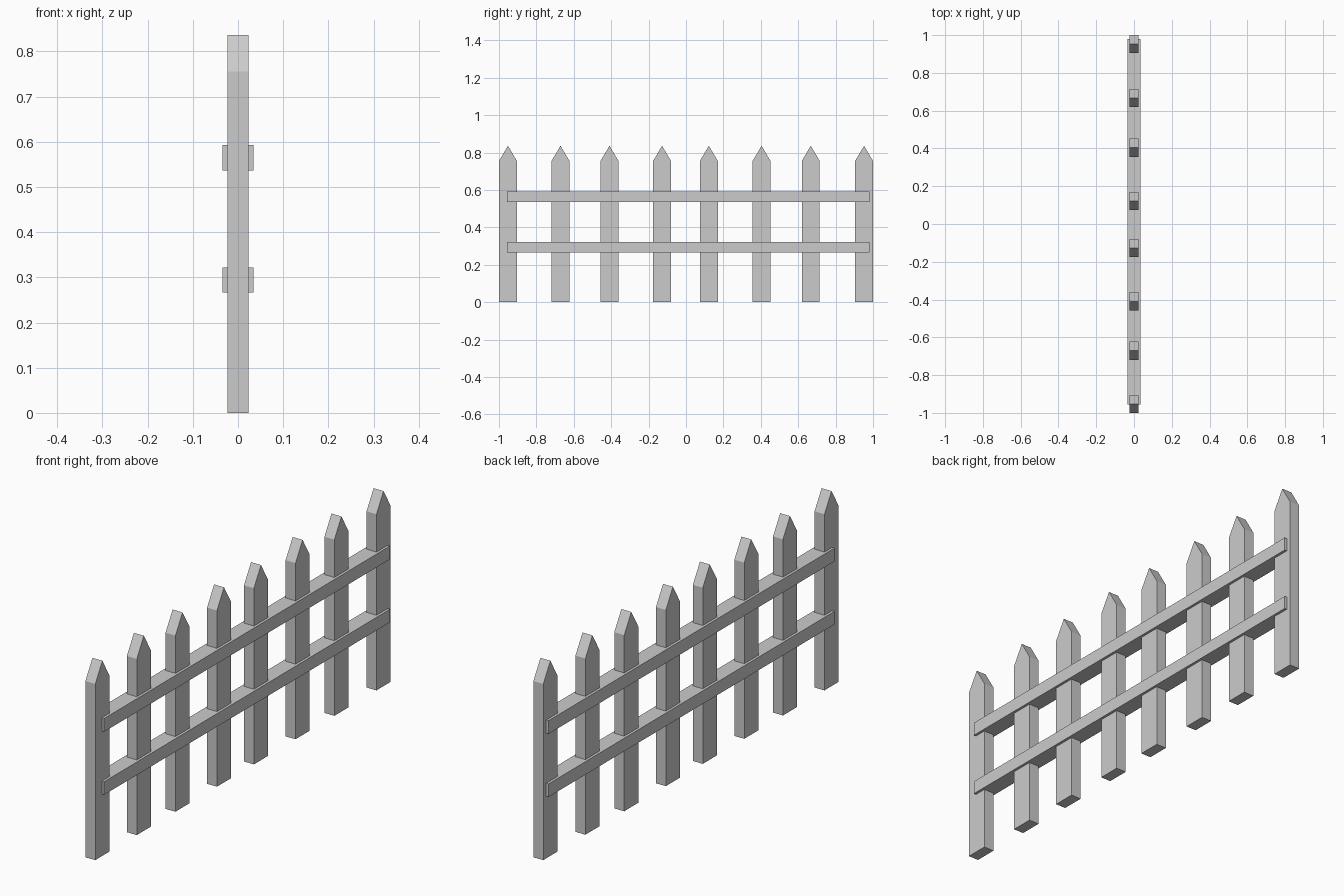
import bpy

if "Cube" in bpy.data.objects:
    bpy.data.objects.remove(bpy.data.objects["Cube"])


def prism(name, profile, half_x):
    """Extrude a closed (y, z) profile from -half_x to +half_x."""
    n = len(profile)
    verts = [(x, y, z) for x in (-half_x, half_x) for y, z in profile]
    faces = [tuple(reversed(range(n))), tuple(range(n, 2 * n))]
    faces += [(i, (i + 1) % n, (i + 1) % n + n, i + n) for i in range(n)]
    mesh = bpy.data.meshes.new(name)
    mesh.from_pydata(verts, [], faces)
    obj = bpy.data.objects.new(name, mesh)
    bpy.context.collection.objects.link(obj)
    return obj


# Pointed pickets, slightly unevenly spaced
W, SHOULDER, TIP = 0.048, 0.755, 0.836
for i, y in enumerate((-0.952, -0.671, -0.409, -0.128, 0.122, 0.404, 0.667, 0.952)):
    prism(f"picket_{i + 1}",
          [(y - W, 0), (y + W, 0), (y + W, SHOULDER), (y, TIP), (y - W, SHOULDER)],
          0.0235)

# Horizontal rails running through the pickets
for name, z0, z1 in (("lower_rail", 0.266, 0.322), ("upper_rail", 0.536, 0.593)):
    prism(name, [(-0.956, z0), (0.98, z0), (0.98, z1), (-0.956, z1)], 0.0345)
